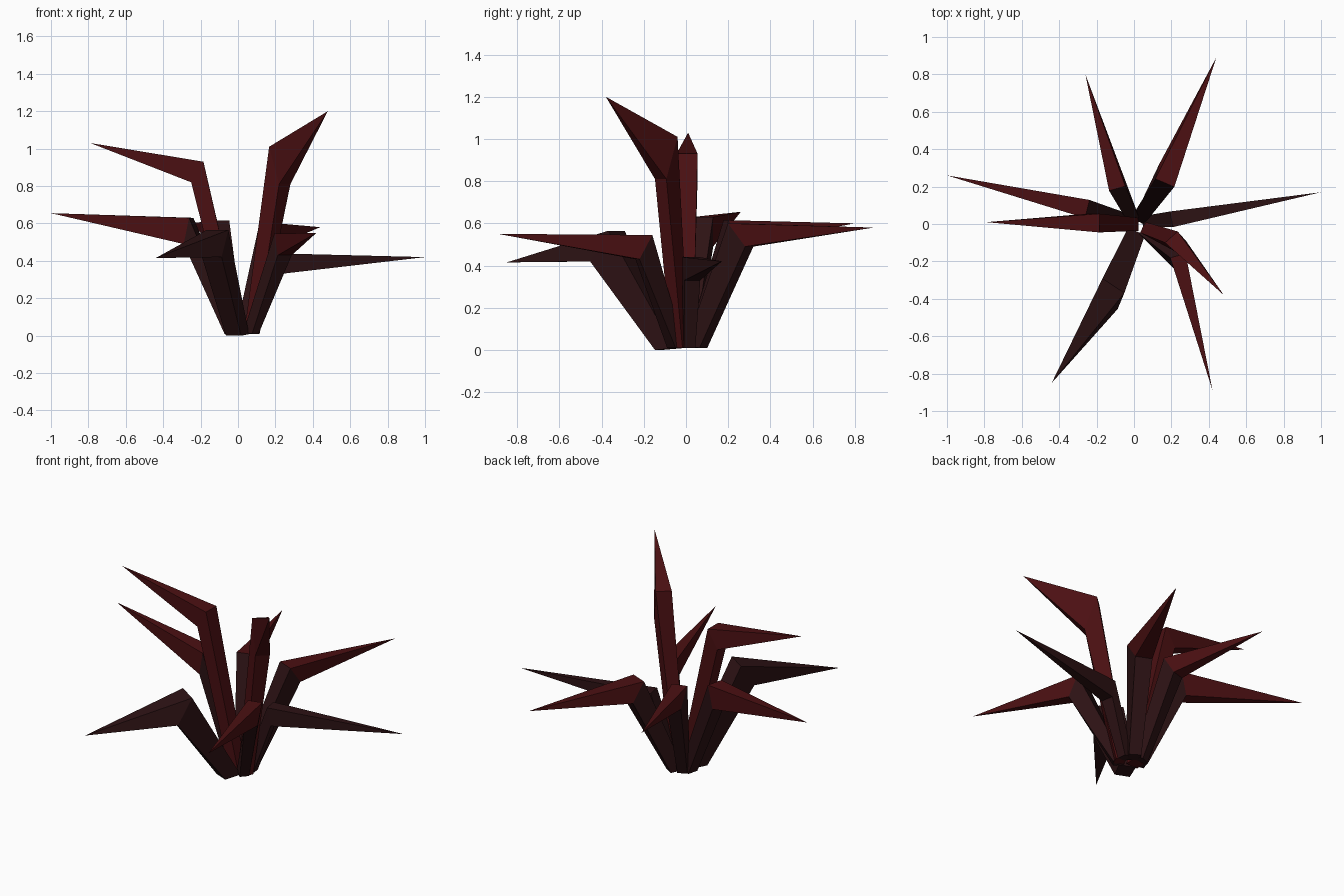
import bpy
import bmesh
from mathutils import Vector

cube = bpy.data.objects.get("Cube")
if cube:
    bpy.data.objects.remove(cube, do_unlink=True)


def make_material(name, colour):
    mat = bpy.data.materials.new(name)
    mat.use_nodes = True
    mat.diffuse_color = (*colour, 1)
    bsdf = mat.node_tree.nodes["Principled BSDF"]
    bsdf.inputs["Base Color"].default_value = (*colour, 1)
    bsdf.inputs["Roughness"].default_value = 0.8
    return mat


RED = make_material("deep red", (0.07, 0.005, 0.006))
DARK = make_material("dark maroon", (0.026, 0.006, 0.007))


def make_leaf(name, base, top, bottom, tip, width, stem_mat, blade_mat):
    """Four-sided stem, mitred at the elbow, with a blade running to a point."""
    base, top, bottom, tip = map(Vector, (base, top, bottom, tip))
    elbow = (top + bottom) / 2
    out = (elbow - base) * Vector((1, 1, 0))
    out.normalize()
    blade = (tip - elbow) * Vector((1, 1, 0))
    side = Vector((-blade.y, blade.x, 0)).normalized() * width / 2
    base_side = Vector((-out.y, out.x, 0)) * width * 0.35
    depth = out * width * 0.35

    bm = bmesh.new()

    def ring(inner, outer, s):
        return [bm.verts.new(p) for p in (inner + s, inner - s, outer - s * 0.9, outer + s * 0.9)]

    foot = ring(base - depth + Vector((0, 0, 0.008)), base + depth, base_side)
    bend = ring(top, bottom, side)
    point = bm.verts.new(tip)
    bm.faces.new(foot)
    for i in range(4):
        j = (i + 1) % 4
        bm.faces.new((foot[i], foot[j], bend[j], bend[i]))
        bm.faces.new((bend[i], bend[j], point)).material_index = 1
    bmesh.ops.recalc_face_normals(bm, faces=bm.faces)
    mesh = bpy.data.meshes.new(name)
    bm.to_mesh(mesh)
    bm.free()
    mesh.materials.append(stem_mat)
    mesh.materials.append(blade_mat)
    bpy.context.collection.objects.link(bpy.data.objects.new(name, mesh))


# Tall leaves
make_leaf("tall_leaf_left", (0.075, -0.03, 0.01), (0.2, -0.07, 1.01), (0.25, -0.12, 0.81),
          (0.48, -0.38, 1.2), 0.09, RED, RED)
make_leaf("tall_leaf_right", (-0.01, 0.0, 0.01), (-0.185, 0.005, 0.93), (-0.25, 0.01, 0.82),
          (-0.79, 0.01, 1.03), 0.1, RED, RED)

# Spreading red leaves
make_leaf("back_leaf_left", (0.04, 0.05, 0.01), (0.165, 0.22, 0.6), (0.18, 0.3, 0.49),
          (0.44, 0.89, 0.58), 0.11, DARK, RED)
make_leaf("back_leaf_right", (-0.01, 0.04, 0.01), (-0.09, 0.19, 0.615), (-0.1, 0.26, 0.5),
          (-0.26, 0.8, 0.6), 0.09, DARK, RED)
make_leaf("side_leaf_right", (-0.03, 0.015, 0.01), (-0.25, 0.08, 0.63), (-0.28, 0.085, 0.49),
          (-1.0, 0.26, 0.655), 0.1, DARK, RED)
make_leaf("front_leaf_left", (0.07, -0.05, 0.01), (0.235, -0.17, 0.545), (0.25, -0.23, 0.43),
          (0.42, -0.89, 0.55), 0.085, DARK, RED)

# Low dark leaves
make_leaf("front_leaf_right", (-0.005, -0.085, 0), (-0.11, -0.33, 0.565), (-0.14, -0.42, 0.42),
          (-0.44, -0.85, 0.415), 0.14, DARK, DARK)
make_leaf("side_leaf_left", (0.075, 0.015, 0.01), (0.2, 0.025, 0.44), (0.22, 0.03, 0.33),
          (1.0, 0.17, 0.42), 0.085, DARK, DARK)
